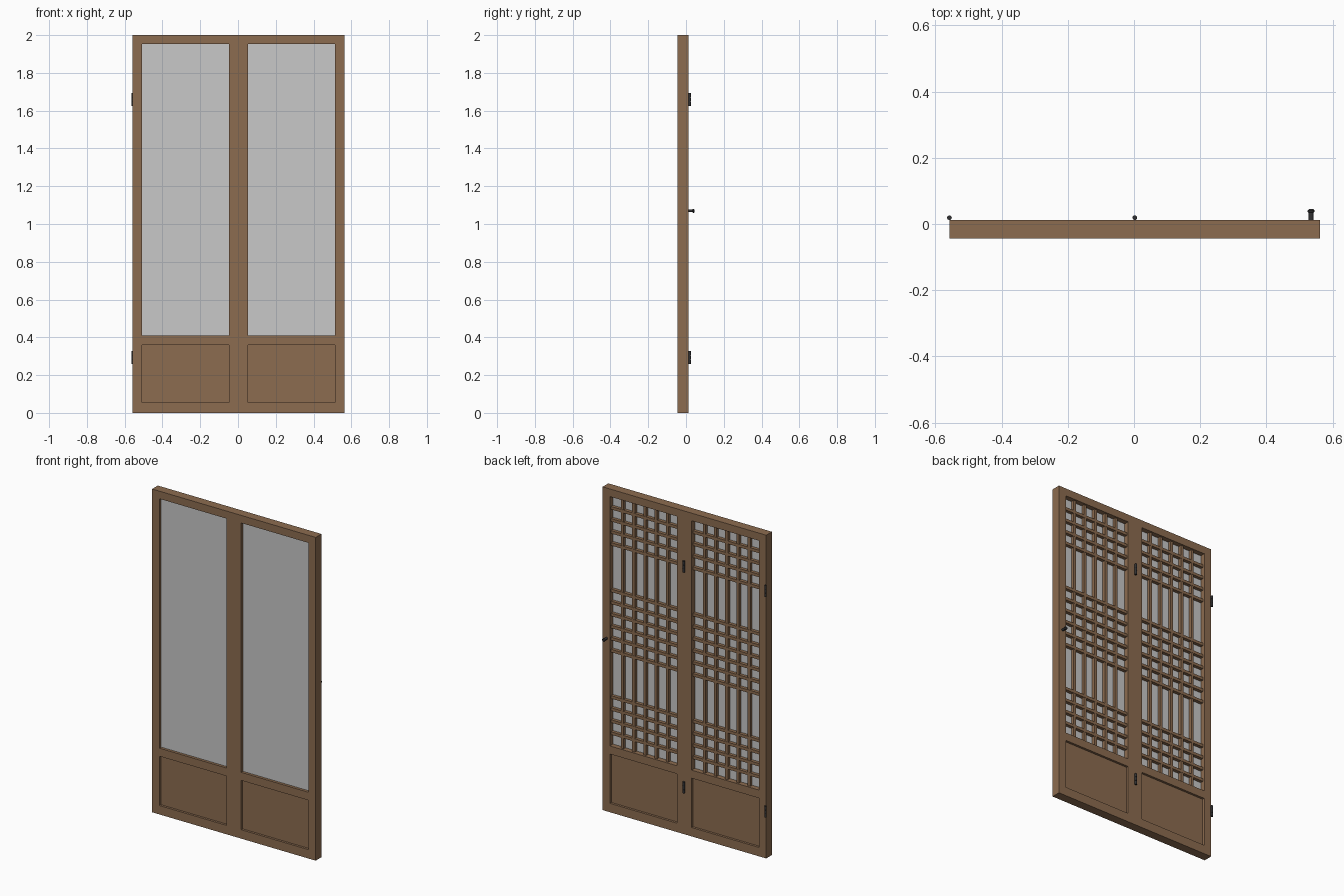
import bpy, bmesh, math
from mathutils import Matrix, Vector

if "Cube" in bpy.data.objects:
    bpy.data.objects.remove(bpy.data.objects["Cube"])

def material(name, rgb):
    m = bpy.data.materials.new(name)
    m.diffuse_color = (*rgb, 1)
    m.use_nodes = True
    m.node_tree.nodes["Principled BSDF"].inputs["Base Color"].default_value = m.diffuse_color
    return m

WOOD = material("brown wood", (0.262, 0.150, 0.080))
PAPER = material("pale grey pane", (0.578, 0.578, 0.578))
METAL = material("dark iron", (0.03, 0.03, 0.032))

def finish(name, bm, mat):
    bmesh.ops.recalc_face_normals(bm, faces=bm.faces)
    me = bpy.data.meshes.new(name)
    bm.to_mesh(me)
    bm.free()
    me.materials.append(mat)
    ob = bpy.data.objects.new(name, me)
    bpy.context.collection.objects.link(ob)
    return ob

def add_box(bm, x0, x1, y0, y1, z0, z1):
    c = Vector(((x0 + x1) / 2, (y0 + y1) / 2, (z0 + z1) / 2))
    s = Matrix.Diagonal((x1 - x0, y1 - y0, z1 - z0, 1))
    bmesh.ops.create_cube(bm, size=1, matrix=Matrix.Translation(c) @ s)

def add_cyl(bm, c, r1, r2, length, along_y=False, sides=16):
    rot = Matrix.Rotation(-math.pi / 2, 4, 'X') if along_y else Matrix()
    bmesh.ops.create_cone(bm, cap_ends=True, segments=sides, radius1=r1, radius2=r2,
                          depth=length, matrix=Matrix.Translation(c) @ rot)

Y0, Y1 = -0.044, 0.012          # door thickness
LEAF, EDGE, H = 0.56, 0.05, 2.0
Z_PANEL0, Z_PANEL1, Z_WIN0, Z_WIN1 = 0.055, 0.36, 0.41, 1.953

for side, left in (("left", -0.5575), ("right", 0.0025)):
    right = left + LEAF
    a, b = left + EDGE, right - EDGE
    # stiles and rails
    bm = bmesh.new()
    add_box(bm, left, a, Y0, Y1, 0, H)
    add_box(bm, b, right, Y0, Y1, 0, H)
    for z0, z1 in ((0, Z_PANEL0), (Z_PANEL1, Z_WIN0), (Z_WIN1, H)):
        add_box(bm, a, b, Y0, Y1, z0, z1)
    finish(side + "_door_frame", bm, WOOD)
    # recessed lower panel
    bm = bmesh.new()
    add_box(bm, a, b, Y0 + 0.014, Y1 - 0.014, Z_PANEL0, Z_PANEL1)
    finish(side + "_lower_panel", bm, WOOD)
    # pane
    bm = bmesh.new()
    add_box(bm, a, b, -0.027, -0.019, Z_WIN0, Z_WIN1)
    finish(side + "_pane", bm, PAPER)
    # lattice on the back of the pane
    bm = bmesh.new()
    w = 0.009
    for i in range(1, 6):
        x = a + (b - a) * i / 6
        add_box(bm, x - w, x + w, -0.019, 0.0, Z_WIN0, Z_WIN1)
    step, mid = 0.0745, (Z_WIN0 + Z_WIN1) / 2
    rows = [Z_WIN1 - step * i for i in range(1, 5)]
    rows += [mid + step * (i - 2.5) for i in range(6)]
    rows += [Z_WIN0 + step * i for i in range(1, 5)]
    for z in rows:
        add_box(bm, a, b, -0.019, 0.001, z - w, z + w)
    finish(side + "_lattice", bm, WOOD)
    # hinges with three knuckles
    for place, zc in (("lower", 0.293), ("upper", 1.659)):
        bm = bmesh.new()
        for k in (-1, 0, 1):
            add_cyl(bm, Vector((left, 0.019, zc + k * 0.0235)), 0.007, 0.007, 0.022)
        add_cyl(bm, Vector((left, 0.019, zc)), 0.0058, 0.0058, 0.069)
        finish(f"{side}_{place}_hinge", bm, METAL)

# pull knob on the back
bm = bmesh.new()
kx, kz = 0.535, 1.07
add_cyl(bm, Vector((kx, 0.024, kz)), 0.0075, 0.0075, 0.026, True)
add_cyl(bm, Vector((kx, 0.0355, kz)), 0.0075, 0.0105, 0.003, True)
add_cyl(bm, Vector((kx, 0.0390, kz)), 0.0105, 0.0105, 0.004, True)
add_cyl(bm, Vector((kx, 0.0430, kz)), 0.0105, 0.0065, 0.004, True)
finish("pull_knob", bm, METAL)

# smooth the round metal parts
for ob in bpy.context.collection.objects:
    ob.select_set("hinge" in ob.name or "knob" in ob.name)
bpy.context.view_layer.objects.active = bpy.data.objects["pull_knob"]
bpy.ops.object.shade_smooth_by_angle(angle=math.radians(30))
